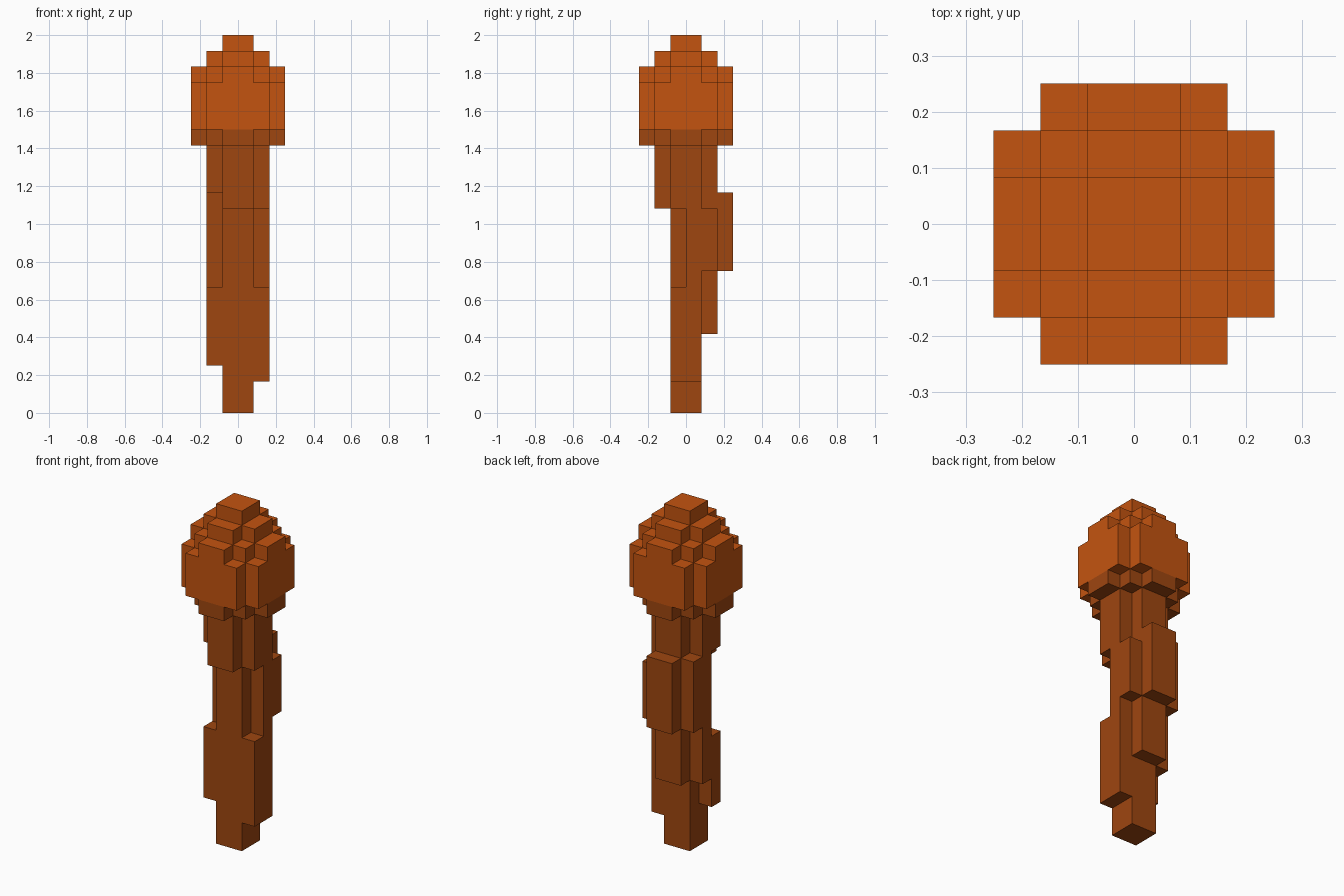
import bpy
import bmesh
from math import radians
from mathutils import Vector

old = bpy.data.objects.get("Cube")
if old:
    bpy.data.objects.remove(old, do_unlink=True)

UNIT = 1 / 12  # edge length of one block


def material(name, rgb):
    m = bpy.data.materials.new(name)
    m.use_nodes = True
    m.diffuse_color = (*rgb, 1)
    bsdf = m.node_tree.nodes["Principled BSDF"]
    bsdf.inputs["Base Color"].default_value = (*rgb, 1)
    bsdf.inputs["Roughness"].default_value = 0.9
    return m


bright = material("bright_orange", (0.55, 0.088, 0.005))
brown = material("orange_brown", (0.345, 0.061, 0.005))


def box(x0, x1, y0, y1, z0, z1):
    """Blocks filling a cuboid, as integer cells."""
    return {(x, y, z) for x in range(x0, x1) for y in range(y0, y1) for z in range(z0, z1)}


def cross(long, short, z0, z1):
    """Two crossed cuboids, centred on the axis."""
    return box(-long, long, -short, short, z0, z1) | box(-short, short, -long, long, z0, z1)


# Rounded head: wide middle, stepped dome on top
head = (cross(3, 2, 18, 21)
        | cross(3, 1, 21, 22) | cross(2, 2, 21, 22)
        | cross(2, 1, 22, 23)
        | cross(1, 1, 23, 24))

# Underside of the head
head_rim = cross(3, 1, 17, 18) | cross(2, 2, 17, 18)

# Handle: straight core, with knotty slabs on its four sides
handle = box(-1, 1, -1, 1, 0, 17) | cross(2, 1, 14, 17)
front_slab = box(-1, 1, -2, -1, 13, 17)
back_slabs = box(-1, 1, 1, 3, 9, 14) | box(-1, 1, 1, 2, 5, 9)
left_slabs = (box(1, 2, -1, 1, 13, 14) | box(1, 2, 0, 2, 9, 13)
              | box(1, 2, 0, 1, 8, 9) | box(1, 2, -1, 1, 2, 8))
right_slabs = (box(-2, -1, 0, 2, 9, 14) | box(-2, -1, 0, 1, 8, 9)
               | box(-2, -1, -1, 1, 5, 8) | box(-2, -1, -1, 0, 3, 5))
handle |= front_slab | back_slabs | left_slabs | right_slabs

solid = head | head_rim | handle


def build(name, cells, mat):
    """Skin the outer sides of the cells and merge flat areas."""
    bm = bmesh.new()
    for cell in sorted(cells):
        centre = Vector(cell) + Vector((0.5, 0.5, 0.5))
        for axis in range(3):
            for sign in (-1, 1):
                n = Vector((0, 0, 0))
                n[axis] = sign
                if tuple(int(c + d) for c, d in zip(cell, n)) in solid:
                    continue
                u = Vector((0, 0, 0))
                u[(axis + 1) % 3] = 0.5
                v = n.cross(u)
                corners = (-u - v, u - v, u + v, v - u)
                bm.faces.new([bm.verts.new((centre + n / 2 + c) * UNIT) for c in corners])
    bmesh.ops.remove_doubles(bm, verts=bm.verts, dist=UNIT / 100)
    bmesh.ops.dissolve_limit(bm, angle_limit=radians(1), verts=bm.verts, edges=bm.edges)
    mesh = bpy.data.meshes.new(name)
    bm.to_mesh(mesh)
    bm.free()
    mesh.materials.append(mat)
    obj = bpy.data.objects.new(name, mesh)
    bpy.context.collection.objects.link(obj)


build("head", head, bright)
build("head_rim", head_rim, brown)
build("handle", handle, brown)
